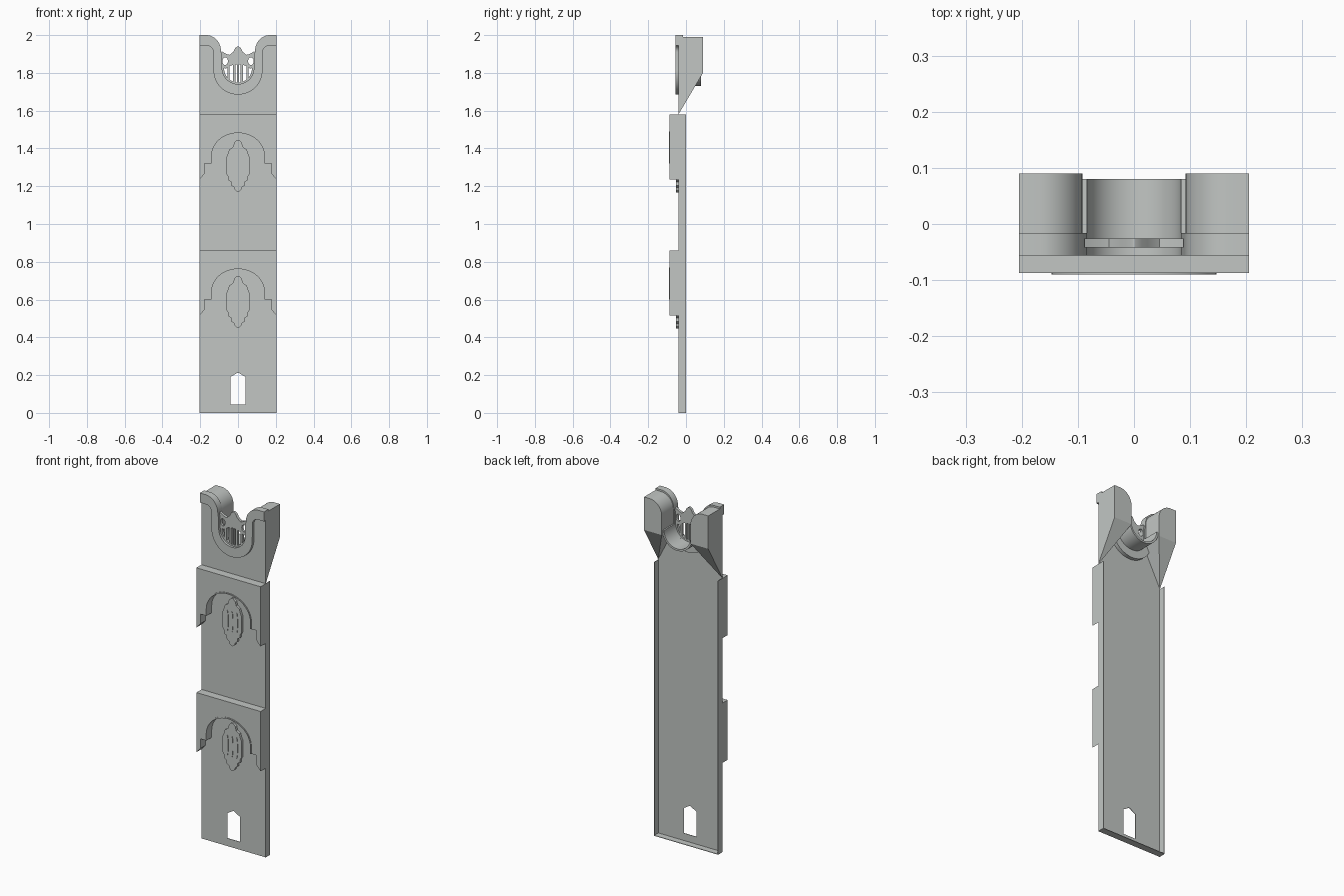
import bpy, bmesh, math
from mathutils import Matrix

if "Cube" in bpy.data.objects:
    bpy.data.objects.remove(bpy.data.objects["Cube"])

stone = bpy.data.materials.new("light_grey")
stone.use_nodes = True
GREY = (0.54, 0.565, 0.55, 1)
stone.diffuse_color = GREY
stone.node_tree.nodes["Principled BSDF"].inputs["Base Color"].default_value = GREY

W = 0.205        # half width
FRONT = -0.04    # front plane of the panel
BASE = 1.58      # top of the panel, foot of the head


def activate(ob):
    bpy.ops.object.select_all(action='DESELECT')
    ob.select_set(True)
    bpy.context.view_layer.objects.active = ob


def prism(name, loops, y0, y1):
    """Extrude closed x/z loops along y; inner loops become holes."""
    cu = bpy.data.curves.new(name, 'CURVE')
    cu.dimensions = '2D'
    cu.fill_mode = 'BOTH'
    cu.extrude = (y1 - y0) / 2
    for loop in loops:
        sp = cu.splines.new('POLY')
        sp.points.add(len(loop) - 1)
        for p, (x, z) in zip(sp.points, loop):
            p.co = (x, z, 0, 1)
        sp.use_cyclic_u = True
    ob = bpy.data.objects.new(name, cu)
    bpy.context.collection.objects.link(ob)
    activate(ob)
    bpy.ops.object.convert(target='MESH')
    ob = bpy.context.object
    ob.name = name
    ob.data.transform(Matrix.Translation((0, (y0 + y1) / 2, 0)) @ Matrix.Rotation(math.pi / 2, 4, 'X'))
    ob.data.materials.clear()
    ob.data.materials.append(stone)
    bpy.ops.object.shade_smooth_by_angle(angle=math.radians(30))
    return ob


def arc(cx, cz, rx, rz, a0, a1, n=14):
    angles = [math.radians(a0 + (a1 - a0) * i / n) for i in range(n + 1)]
    return [(cx + rx * math.cos(a), cz + rz * math.sin(a)) for a in angles]


def flip(pts):
    return [(-x, z) for x, z in pts]


def mirrored(pts):
    """Close a right-hand half outline with its left-hand copy."""
    return pts + flip(pts[::-1])


def rect(x0, x1, z0, z1):
    return [(x0, z0), (x1, z0), (x1, z1), (x0, z1)]


# Open-backed panel with a pointed window, thin side and bottom flanges
window = mirrored([(0.004, 0.212), (0.04, 0.19), (0.04, 0.045)])
prism("panel_face", [rect(-W, W, 0, BASE), window], FRONT, FRONT + 0.003)
for side, s in (("left", 1), ("right", -1)):
    x0, x1 = sorted((s * W, s * (W - 0.003)))
    prism(side + "_flange", [rect(x0, x1, 0, BASE)], FRONT, 0)
prism("bottom_flange", [rect(-W, W, 0, 0.003)], FRONT, 0)

# Two arched bands, each with a hanging lantern ornament
for level, dz in (("upper", 0), ("lower", -0.72)):
    def at(pts):
        return [(x, z + dz) for x, z in pts]

    half = [(W, BASE), (W, 1.235), (0.178, 1.265), (0.178, 1.32), (0.14, 1.32)]
    half += arc(0, 1.36, 0.14, 0.122, 0, 88)
    prism(level + "_arched_band", [at(mirrored(half))], -0.087, FRONT)
    # Slim raised border around the arch
    border = [(0.14, 1.32)] + arc(0, 1.36, 0.14, 0.122, 0, 88)
    outer = [(0.147, 1.32)] + arc(0, 1.36, 0.147, 0.129, 0, 88)
    loop = border + flip(border[::-1]) + flip(outer) + outer[::-1]
    prism(level + "_arch_border", [at(loop)], -0.09, -0.087)

    lantern = [(0.006, 1.445), (0.02, 1.432), (0.026, 1.408), (0.046, 1.395), (0.053, 1.372),
               (0.061, 1.355), (0.061, 1.265), (0.052, 1.25), (0.05, 1.23), (0.034, 1.222),
               (0.036, 1.205), (0.02, 1.193), (0.016, 1.18), (0.001, 1.168)]
    prism(level + "_lantern", [at(mirrored(lantern))], -0.054, FRONT)
    for i, x in enumerate((-0.03, 0, 0.03)):
        rib = arc(x, 1.31, 0.007, 0.06, 0, 345, 18)
        prism(f"{level}_lantern_rib_{i + 1}", [at(rib)], -0.057, -0.054)

# Head plate with the U-shaped opening
u_half = [(0.088, 1.8 + 0.025)] + arc(0, 1.825, 0.088, 0.088, -5, -90)
plate = [(-W, BASE), (W, BASE), (W, 1.825)] + u_half + flip(u_half[::-1]) + [(-W, 1.825)]
prism("head_plate", [plate], FRONT, FRONT + 0.003)

# Raised trim following the opening
inner = [(W, 2.0)] + arc(0.168, 1.915, 0.078, 0.085, 90, 180)
inner += [(0.084, 1.88)] + arc(0, 1.825, 0.084, 0.084, 0, -89)
outer = [(W, 1.945), (0.165, 1.945)] + arc(0.165, 1.91, 0.034, 0.035, 90, 180, 6)
outer += arc(0, 1.815, 0.13, 0.13, 0, -89)
prism("head_trim", [inner + flip(inner[::-1]) + flip(outer) + outer[::-1]], -0.056, -0.016)

# Pillars behind the trim, each on a corbel tapering to a point
for side, s in (("left", 1), ("right", -1)):
    prof = [(W, 1.8), (W, 1.99)] + arc(0.17, 1.91, 0.078, 0.08, 90, 180) + [(0.092, 1.8)]
    prism(side + "_pillar", [[(s * x, z) for x, z in prof]], FRONT, 0.09)
    bm = bmesh.new()
    for co in [(W, FRONT, BASE)] + [(x, y, 1.8) for x in (0.092, W) for y in (FRONT, 0.09)]:
        bm.verts.new((s * co[0], co[1], co[2]))
    bmesh.ops.convex_hull(bm, input=bm.verts[:])
    bmesh.ops.recalc_face_normals(bm, faces=bm.faces[:])
    me = bpy.data.meshes.new(side + "_corbel")
    bm.to_mesh(me)
    bm.free()
    me.materials.append(stone)
    bpy.context.collection.objects.link(bpy.data.objects.new(side + "_corbel", me))

# Half-round trough joining the pillars
trough = arc(0, 1.825, 0.084, 0.084, 0, -180, 28) + arc(0, 1.825, 0.095, 0.095, -180, 0, 28)
prism("trough", [trough], FRONT, 0.08)

# Pierced screen inside the opening
Y0, Y1 = -0.042, -0.026
crest = [(0.002, 1.94), (0.014, 1.932), (0.024, 1.912), (0.045, 1.895), (0.062, 1.9), (0.088, 1.915)]
lower = [(0.088, 1.825), (0.074, 1.825)] + arc(0, 1.8, 0.072, 0.045, 30, 88, 8)
holes = [arc(s * 0.068, 1.862, 0.015, 0.021, 0, 340, 12) for s in (-1, 1)]
prism("screen_top", [mirrored(crest + lower)] + holes, Y0, Y1)
for i, x in enumerate((-0.05, -0.02, 0.02, 0.05)):
    prism(f"screen_bar_{i + 1}", [rect(x - 0.006, x + 0.006, 1.745, 1.85)], Y0, Y1)
prism("screen_middle_bar", [rect(-0.004, 0.004, 1.74, 1.85)], Y0, Y1)
ring = arc(0, 1.825, 0.074, 0.076, 0, -180, 24) + arc(0, 1.825, 0.086, 0.086, -180, 0, 24)
prism("screen_rim", [ring], Y0, Y1)
